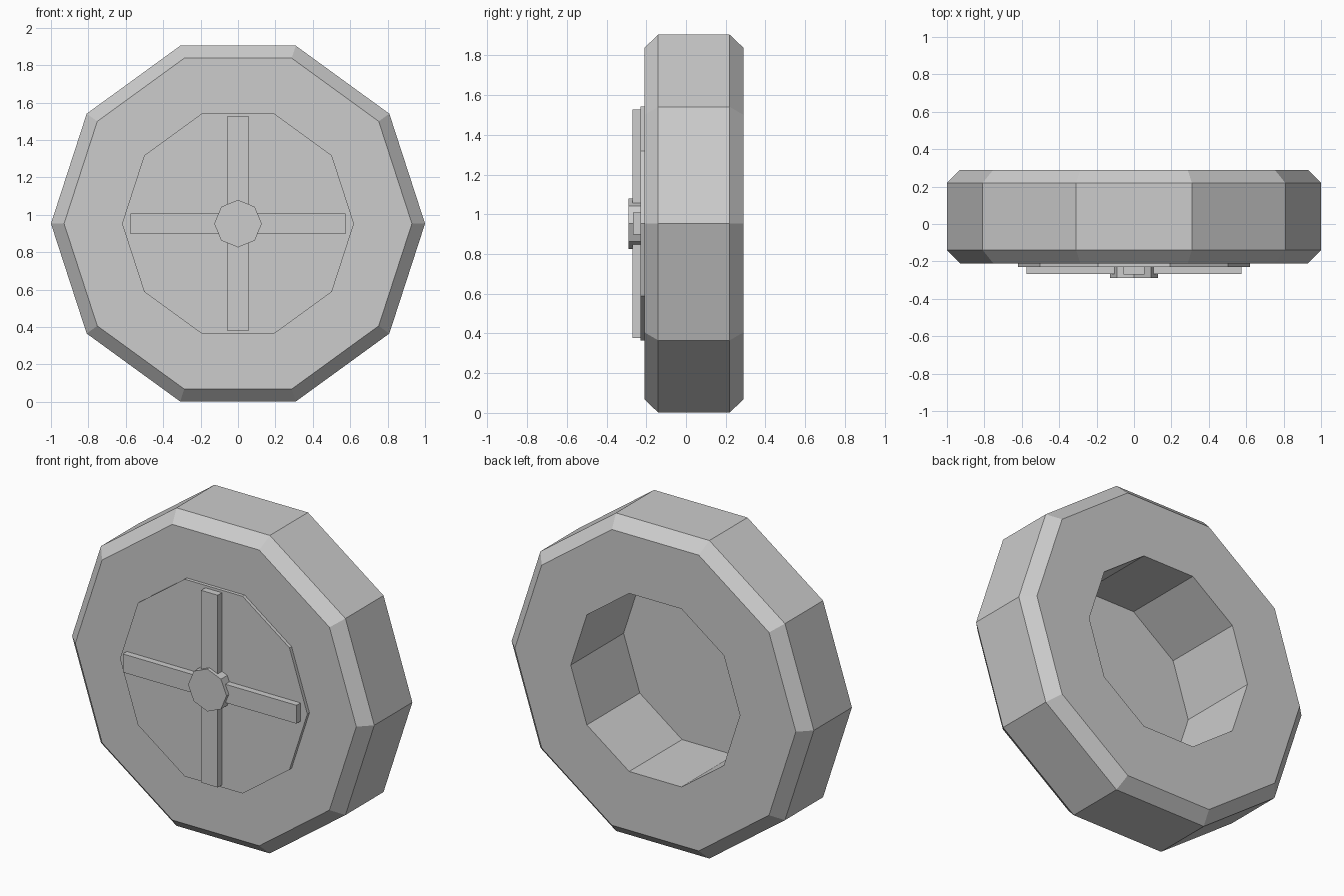
import bpy
import bmesh
from math import cos, sin, tau

old = bpy.data.objects.get("Cube")
if old:
    bpy.data.objects.remove(old, do_unlink=True)

CENTRE_Z = 0.953

grey = bpy.data.materials.new("plain grey")
grey.use_nodes = True
colour = (0.604, 0.604, 0.604, 1)
grey.diffuse_color = colour
grey.node_tree.nodes["Principled BSDF"].inputs["Base Color"].default_value = colour


def finish(name, bm):
    bmesh.ops.recalc_face_normals(bm, faces=bm.faces)
    mesh = bpy.data.meshes.new(name)
    bm.to_mesh(mesh)
    bm.free()
    mesh.materials.append(grey)
    obj = bpy.data.objects.new(name, mesh)
    obj.location.z = CENTRE_Z
    bpy.context.collection.objects.link(obj)
    return obj


def lathe(name, profile, sides, closed=False):
    """Turn (radius, y) points around the y axis, capping open ends."""
    bm = bmesh.new()
    rings = [[bm.verts.new((r * cos(tau * i / sides), y, r * sin(tau * i / sides)))
              for i in range(sides)] for r, y in profile]
    pairs = list(zip(rings, rings[1:]))
    if closed:
        pairs.append((rings[-1], rings[0]))
    else:
        bm.faces.new(rings[0])
        bm.faces.new(rings[-1])
    for a, b in pairs:
        for i in range(sides):
            j = (i + 1) % sides
            bm.faces.new((a[i], a[j], b[j], b[i]))
    return finish(name, bm)


def bar(name, width, height, y_front, y_back):
    bm = bmesh.new()
    bmesh.ops.create_cube(bm, size=1)
    bmesh.ops.scale(bm, vec=(width, y_back - y_front, height), verts=bm.verts)
    bmesh.ops.translate(bm, vec=(0, (y_front + y_back) / 2, 0), verts=bm.verts)
    return finish(name, bm)


# Chamfered ten-sided tyre with a straight bore
lathe("tyre", [(0.56, -0.21), (0.93, -0.21), (1.0, -0.14),
               (1.0, 0.22), (0.93, 0.29), (0.56, 0.29)], 10, closed=True)

# Thin cover plate closing the front of the bore
lathe("cover_plate", [(0.62, -0.23), (0.62, -0.21)], 10)

# Crossed spokes and the octagonal hub
bar("vertical_spoke", 0.11, 1.15, -0.27, -0.23)
bar("horizontal_spoke", 1.15, 0.11, -0.268, -0.23)
lathe("hub", [(0.127, -0.29), (0.127, -0.23)], 8)
